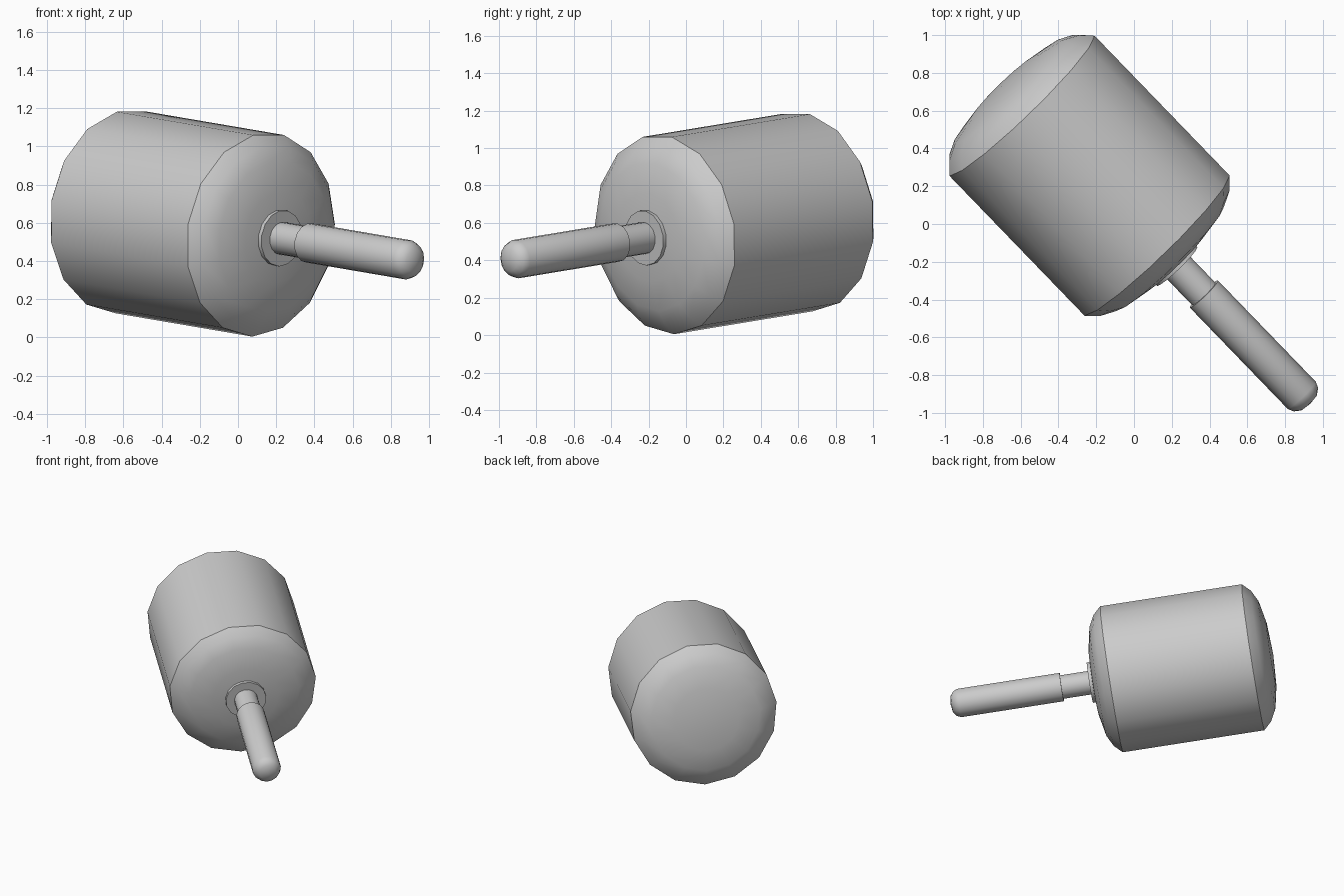
import bpy, bmesh, math
from mathutils import Vector, Matrix

if "Cube" in bpy.data.objects:
    bpy.data.objects.remove(bpy.data.objects["Cube"])

SIDES = 15
# Tilted main axis: from the centre of the front rim toward the handle tip
origin = Vector((0.118, -0.11, 0.538))
axis = Vector((0.715, -0.74, -0.122)).normalized()
side = Vector((-axis.y, axis.x, 0)).normalized()
up = side.cross(axis)
if up.z < 0:
    up = -up


def lathe(name, profile):
    """Revolve (distance along axis, radius) points; a vertex points straight down."""
    bm = bmesh.new()
    rings = []
    for s, r in profile:
        c = origin + axis * s
        if r == 0:
            rings.append([bm.verts.new(c)] * SIDES)
            continue
        ring = []
        for i in range(SIDES):
            a = 2 * math.pi * i / SIDES
            ring.append(bm.verts.new(c + side * (r * math.sin(a)) - up * (r * math.cos(a))))
        rings.append(ring)
    for a, b in zip(rings, rings[1:]):
        for i in range(SIDES):
            j = (i + 1) % SIDES
            bm.faces.new(list(dict.fromkeys((a[i], a[j], b[j], b[i]))))
    bmesh.ops.recalc_face_normals(bm, faces=bm.faces)
    mesh = bpy.data.meshes.new(name)
    bm.to_mesh(mesh)
    bm.free()
    obj = bpy.data.objects.new(name, mesh)
    bpy.context.collection.objects.link(obj)
    bpy.ops.object.select_all(action='DESELECT')
    obj.select_set(True)
    bpy.context.view_layer.objects.active = obj
    bpy.ops.object.shade_smooth_by_angle(angle=math.radians(35))
    return obj


# Drum-shaped head with matching domed ends
LENGTH = 1.036
dome = [(0, 0.537), (0.058, 0.481), (0.10, 0.40), (0.132, 0.24), (0.146, 0)]
back = [(-LENGTH - s, r) for s, r in reversed(dome)]
lathe("head", back + dome)

# Flat collar where the stem meets the head
lathe("collar", [(0.10, 0), (0.10, 0.148), (0.16, 0.148), (0.16, 0)])

# Thin neck
lathe("neck", [(0.12, 0), (0.12, 0.086), (0.40, 0.086), (0.40, 0)])

# Grip with rounded tip
lathe("handle", [(0.365, 0), (0.365, 0.104), (1.115, 0.104), (1.147, 0.09),
                 (1.17, 0.06), (1.18, 0)])
